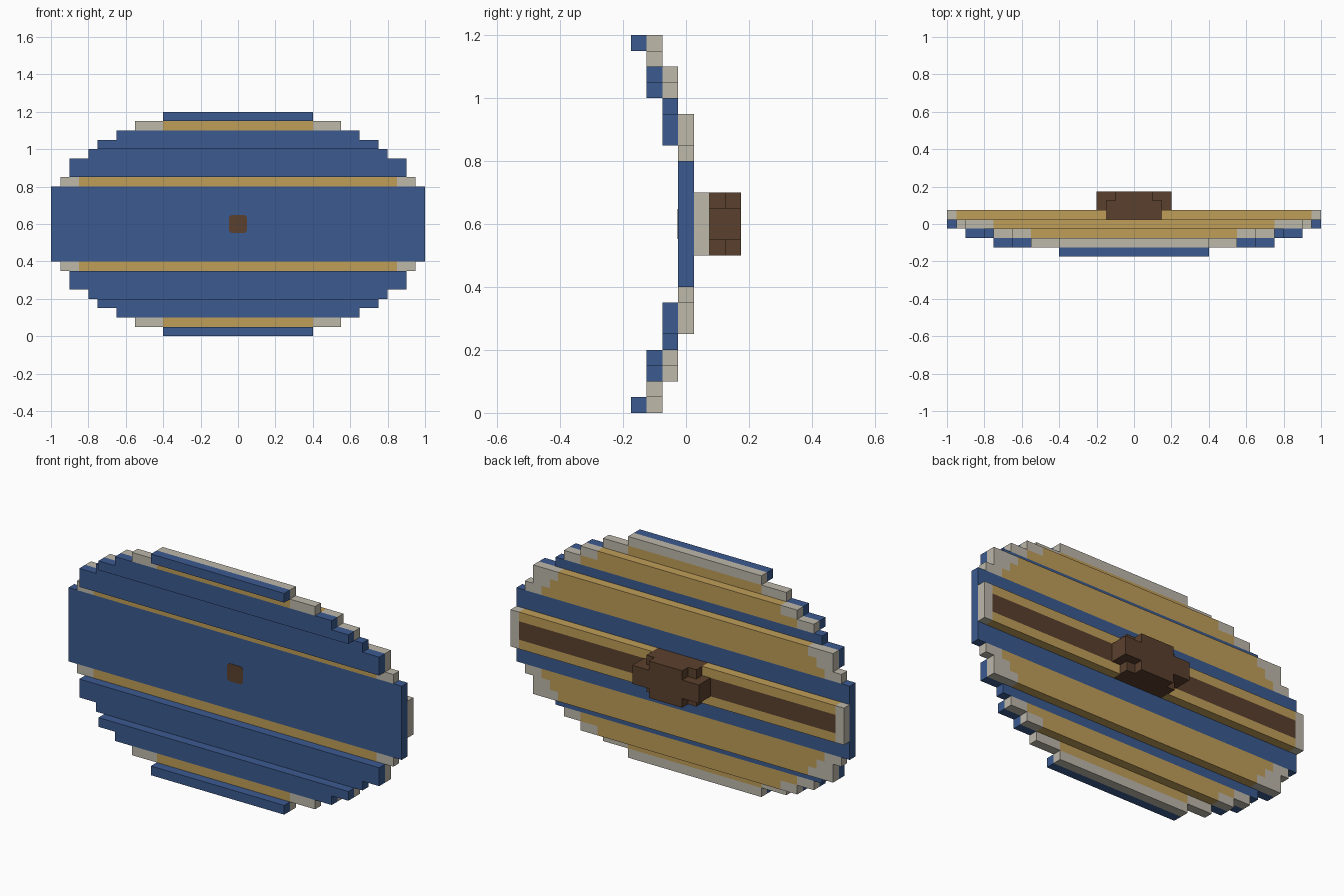
import bpy
import bmesh

U = 0.05      # edge of one building block
MID = 0.6     # height of the shield centre

if "Cube" in bpy.data.objects:
    bpy.data.objects.remove(bpy.data.objects["Cube"], do_unlink=True)


def material(name, rgb):
    mat = bpy.data.materials.new(name)
    mat.use_nodes = True
    mat.diffuse_color = (*rgb, 1)
    mat.node_tree.nodes["Principled BSDF"].inputs["Base Color"].default_value = (*rgb, 1)
    return mat


BLUE = material("blue_paint", (0.043, 0.102, 0.279))
GOLD = material("golden_wood", (0.521, 0.337, 0.098))
PALE = material("pale_rim", (0.509, 0.479, 0.402))
BROWN = material("brown_leather", (0.105, 0.051, 0.027))


def box(bm, x, y, z, mat=0):
    """Add a box spanning the given (low, high) ranges."""
    grid = [[[bm.verts.new((a, b, c)) for c in z] for b in y] for a in x]
    v = [grid[i][j][k] for i in (0, 1) for j in (0, 1) for k in (0, 1)]
    for quad in ((0, 1, 3, 2), (4, 6, 7, 5), (0, 4, 5, 1),
                 (2, 3, 7, 6), (0, 2, 6, 4), (1, 5, 7, 3)):
        bm.faces.new([v[i] for i in quad]).material_index = mat


def finish(name, bm, *mats):
    bmesh.ops.recalc_face_normals(bm, faces=bm.faces)
    mesh = bpy.data.meshes.new(name)
    bm.to_mesh(mesh)
    bm.free()
    for mat in mats:
        mesh.materials.append(mat)
    obj = bpy.data.objects.new(name, mesh)
    bpy.context.collection.objects.link(obj)
    return obj


def layer(n):
    """Depth range of block layer n, counted from the front."""
    front = (n - 3.5) * U
    return front, front + U


def heights(side, low, high):
    """Height range measured in blocks from the centre, up or down."""
    return sorted((MID + side * low * U, MID + side * high * U))


# Curved blue face: (layer, low, high, half width) in blocks
FACE_ROWS = ((0, 11, 12, 8), (1, 9, 10, 13), (1, 8, 9, 15),
             (2, 7, 8, 16), (2, 5, 7, 18))
# Wooden backing: (layer, low, half width, half width of the golden part)
BACK_ROWS = ((1, 11, 8, 0), (1, 10, 11, 8), (2, 9, 13, 11), (2, 8, 15, 13),
             (3, 6, 18, 15), (3, 5, 18, 16), (3, 4, 19, 17))

for side, label in ((1, "upper"), (-1, "lower")):
    bm = bmesh.new()
    for n, low, high, w in FACE_ROWS:
        box(bm, (-w * U, w * U), layer(n), heights(side, low, high))
    finish(label + "_face_boards", bm, BLUE)

    bm = bmesh.new()
    for n, low, w, g in BACK_ROWS:
        z = heights(side, low, low + 1)
        if g:
            box(bm, (-g * U, g * U), layer(n), z, 0)
            for s in (-1, 1):
                box(bm, sorted((s * g * U, s * w * U)), layer(n), z, 1)
        else:
            box(bm, (-w * U, w * U), layer(n), z, 1)
    finish(label + "_backing_boards", bm, GOLD, PALE)

# Wide central board
bm = bmesh.new()
box(bm, (-1, 1), layer(3), heights(1, -4, 4))
finish("central_board", bm, BLUE)

# Small brown stud on the front, with slightly clipped corners
bm = bmesh.new()
r, c = 0.048, 0.036
outline = [(-r, -c), (-c, -r), (c, -r), (r, -c), (r, c), (c, r), (-c, r), (-r, c)]
front = layer(3)[0]
face = bm.faces.new([bm.verts.new((x, front, MID + z)) for x, z in outline])
out = bmesh.ops.extrude_face_region(bm, geom=[face])
bmesh.ops.translate(bm, vec=(0, -0.002, 0),
                    verts=[e for e in out["geom"] if isinstance(e, bmesh.types.BMVert)])
finish("front_stud", bm, BROWN)

# Back bar: golden edges, brown middle strip and pale ends
bm = bmesh.new()
for low, high, mat in ((-2, -1, 0), (-1, 1, 1), (1, 2, 0)):
    for s in (-1, 1):
        box(bm, sorted((s * 3 * U, s * 19 * U)), layer(4), heights(1, low, high), mat)
for s in (-1, 1):
    box(bm, sorted((s * 19 * U, s)), layer(4), heights(1, -2, 2), 2)
finish("back_bar", bm, GOLD, BROWN, PALE)

# Hand grip: stepped block with a wider middle
bm = bmesh.new()
box(bm, (-3 * U, 3 * U), layer(4), heights(1, -2, 2))
box(bm, (-4 * U, 4 * U), (layer(5)[0], layer(6)[1]), heights(1, -1, 1))
for s in (-1, 1):
    box(bm, (-3 * U, 3 * U), layer(5), heights(s, 1, 2))
    box(bm, (-2 * U, 2 * U), layer(6), heights(s, 1, 2))
finish("hand_grip", bm, BROWN)
